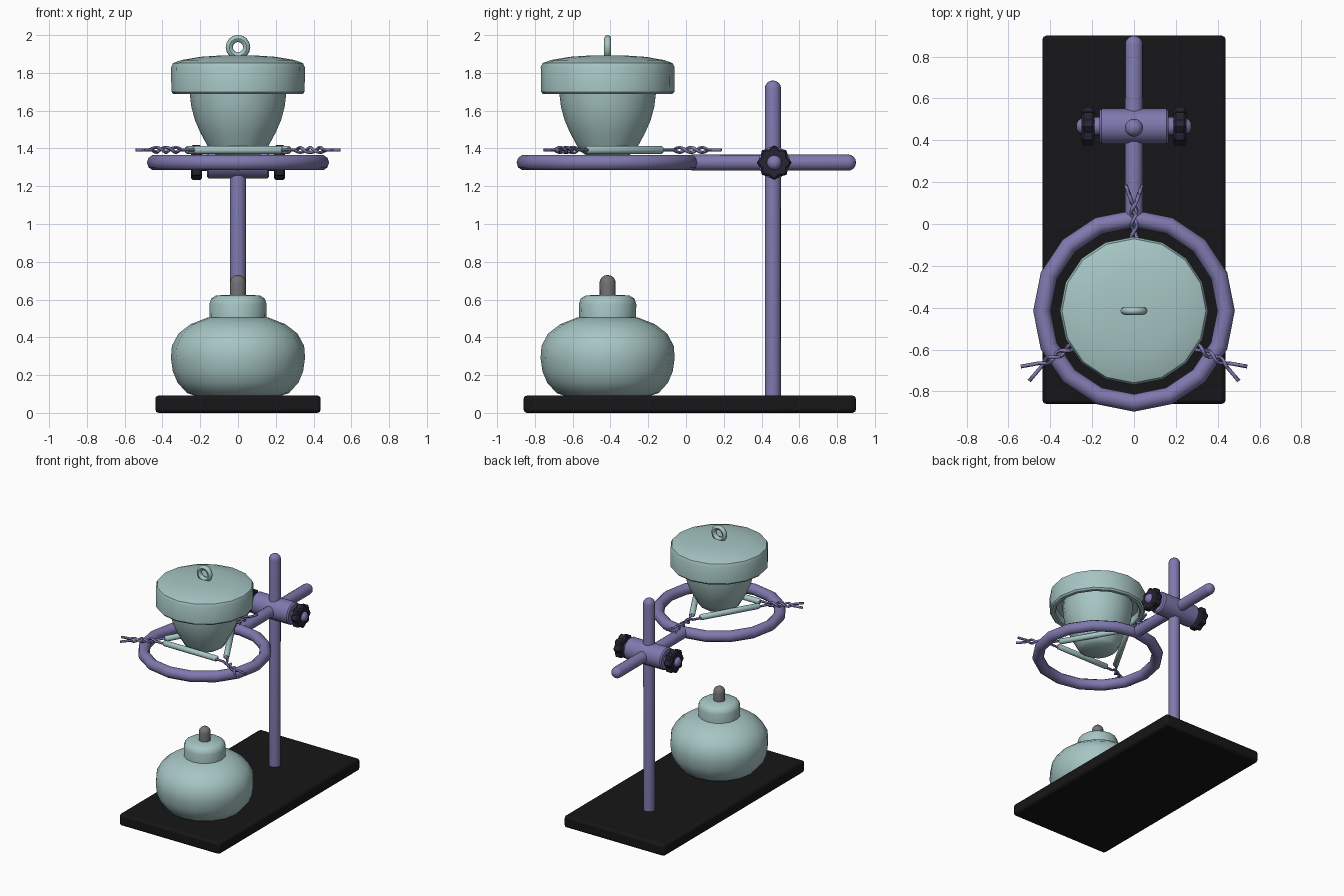
import bpy, bmesh
from math import sin, cos, pi, radians
from mathutils import Matrix, Vector

if "Cube" in bpy.data.objects:
    bpy.data.objects.remove(bpy.data.objects["Cube"])

CY = -0.415      # y of lamp, ring and crucible
ROD_Y = 0.46     # y of the upright rod
RING_Z = 1.325   # height of the ring and clamp


def material(name, r, g, b):
    m = bpy.data.materials.new(name)
    m.diffuse_color = (r, g, b, 1)
    m.use_nodes = True
    m.node_tree.nodes["Principled BSDF"].inputs["Base Color"].default_value = m.diffuse_color
    return m


steel = material("purple_metal", 0.21, 0.19, 0.42)
glaze = material("pale_teal", 0.38, 0.56, 0.55)
black = material("black", 0.008, 0.008, 0.009)
grip = material("dark_grip", 0.02, 0.018, 0.035)
grey = material("wick_grey", 0.17, 0.17, 0.17)


def finish(ob, mat, angle=35):
    ob.data.materials.append(mat)
    bpy.ops.object.select_all(action='DESELECT')
    ob.select_set(True)
    bpy.context.view_layer.objects.active = ob
    bpy.ops.object.shade_smooth_by_angle(angle=radians(angle))


def lathe(name, profile, mat, matrix=Matrix(), segs=16, lobes=0, depth=0.0, angle=35):
    """Spin (radius, z) points around z; closed with caps, optional lobed outline."""
    bm = bmesh.new()
    rings = []
    for r, z in profile:
        ring = []
        for i in range(segs):
            a = 2 * pi * i / segs
            k = r + (depth * cos(lobes * a) if lobes else 0)
            ring.append(bm.verts.new((k * cos(a), k * sin(a), z)))
        rings.append(ring)
    for a, b in zip(rings, rings[1:]):
        for i in range(segs):
            j = (i + 1) % segs
            bm.faces.new((a[i], a[j], b[j], b[i]))
    bm.faces.new(rings[0][::-1])
    bm.faces.new(rings[-1])
    bmesh.ops.recalc_face_normals(bm, faces=bm.faces)
    bm.transform(matrix)
    me = bpy.data.meshes.new(name)
    bm.to_mesh(me)
    bm.free()
    ob = bpy.data.objects.new(name, me)
    bpy.context.collection.objects.link(ob)
    finish(ob, mat, angle)
    return ob


def rounded(r, z0, z1):
    """Rod profile with a domed far end."""
    return [(r, z0)] + [(r * cos(t) + 0.001, z1 - r + r * sin(t))
                        for t in (0, pi / 8, pi / 4, 3 * pi / 8, pi / 2)]


def at(x, y, z):
    return Matrix.Translation((x, y, z))


def torus(name, R, r, loc, mat, rot=(0, 0, 0), n=16, m=10):
    bpy.ops.mesh.primitive_torus_add(major_radius=R, minor_radius=r, major_segments=n,
                                     minor_segments=m, location=loc, rotation=rot)
    ob = bpy.context.object
    ob.name = name
    finish(ob, mat, 45)


# Base plate
bpy.ops.mesh.primitive_cube_add(size=1, location=(0, 0.02, 0.046))
base = bpy.context.object
base.name = "base_plate"
base.dimensions = (0.876, 1.76, 0.092)
bpy.ops.object.transform_apply(location=False, rotation=False, scale=True)
bev = base.modifiers.new("Bevel", 'BEVEL')
bev.width, bev.segments = 0.018, 2
finish(base, black)

# Upright rod, ring and its arm
lathe("upright_rod", rounded(0.042, 0.08, 1.76), steel, at(0, ROD_Y, 0), angle=50)
torus("support_ring", 0.44, 0.042, (0, CY, RING_Z), steel)
lathe("ring_arm", rounded(0.042, 0.03, 0.9), steel,
      at(0, 0, RING_Z) @ Matrix.Rotation(-pi / 2, 4, 'X'), angle=50)

# Clamp body with a thumbscrew on each side
to_x = at(0, 0.467, RING_Z) @ Matrix.Rotation(pi / 2, 4, 'Y')
lathe("clamp_body", [(0.075, -0.165), (0.085, -0.155), (0.085, 0.155), (0.075, 0.165)],
      steel, to_x)
for side, s in (("right", 1), ("left", -1)):
    m = Matrix.Diagonal((s, 1, 1, 1)) @ to_x
    lathe("clamp_screw_" + side, [(0.044, 0.15), (0.044, 0.24), (0.036, 0.255),
                                  (0.028, 0.268), (0.012, 0.275)], steel, m)
    lathe("clamp_knob_" + side, [(0.073, 0.19), (0.084, 0.2), (0.084, 0.24), (0.073, 0.25)],
          grip, m, segs=32, lobes=8, depth=0.008)

# Spirit lamp: bowl, cap and wick
centre = at(0, CY, 0)
lathe("lamp_bowl", [(0.22, 0.088), (0.27, 0.105), (0.32, 0.16), (0.345, 0.22), (0.355, 0.29),
                    (0.35, 0.355), (0.315, 0.42), (0.25, 0.47), (0.16, 0.505)],
      glaze, centre, angle=40)
lathe("lamp_cap", [(0.15, 0.49), (0.152, 0.575), (0.142, 0.605), (0.115, 0.622), (0.03, 0.625)],
      glaze, centre, angle=50)
lathe("lamp_wick", rounded(0.042, 0.6, 0.73), grey, centre, angle=50)

# Crucible cup, lid and lid loop
lathe("crucible_cup", [(0.115, 1.365), (0.145, 1.385), (0.165, 1.42), (0.2, 1.485),
                       (0.228, 1.55), (0.247, 1.62), (0.257, 1.7), (0.26, 1.78)],
      glaze, centre, angle=40)
lathe("crucible_lid", [(0.25, 1.75), (0.305, 1.745), (0.31, 1.695), (0.318, 1.688),
                       (0.342, 1.688), (0.353, 1.70), (0.354, 1.83), (0.344, 1.852),
                       (0.30, 1.868), (0.2, 1.885), (0.08, 1.893)], glaze, centre)
torus("lid_loop", 0.046, 0.019, (0, CY, 1.936), glaze, (pi / 2, 0, 0), 16, 8)

# Wire triangle: three clay tubes on wires twisted together at the corners
TZ, CORNER = 1.392, 0.35
up = Vector((0, 0, 1))


def twist(k, s):
    """Points of one wire leaving corner k, spiralling and then splaying."""
    a = radians(90 + 120 * k)
    u, v = Vector((cos(a), sin(a), 0)), Vector((-sin(a), cos(a), 0))
    pts = []
    for i in range(25):
        t = i / 24
        amp = 0.013 + 0.027 * max(0, (t - 0.7) / 0.3)
        ph = 3 * pi * min(1, t / 0.72)
        pts.append(Vector((0, CY, TZ)) + u * (CORNER + 0.252 * t)
                   + (v * cos(ph) + up * sin(ph)) * amp * s)
    return pts


for k in range(3):
    pts = twist(k, 1)[::-1] + twist(k + 1, -1)
    cu = bpy.data.curves.new("triangle_wire", 'CURVE')
    cu.dimensions = '3D'
    cu.bevel_depth, cu.bevel_resolution, cu.use_fill_caps = 0.009, 1, True
    sp = cu.splines.new('POLY')
    sp.points.add(len(pts) - 1)
    for p, co in zip(sp.points, pts):
        p.co = (*co, 1)
    wire = bpy.data.objects.new("triangle_wire_%d" % (k + 1), cu)
    bpy.context.collection.objects.link(wire)
    bpy.ops.object.select_all(action='DESELECT')
    wire.select_set(True)
    bpy.context.view_layer.objects.active = wire
    bpy.ops.object.convert(target='MESH')
    finish(bpy.context.object, steel, 60)

    mid = radians(150 + 120 * k)
    m = (at(cos(mid) * CORNER / 2, CY + sin(mid) * CORNER / 2, TZ)
         @ Matrix.Rotation(mid, 4, 'Z') @ Matrix.Rotation(pi / 2, 4, 'X'))
    lathe("clay_tube_%d" % (k + 1), [(0.015, -0.235), (0.022, -0.225), (0.022, 0.225),
                                     (0.015, 0.235)], glaze, m, segs=10, angle=50)
